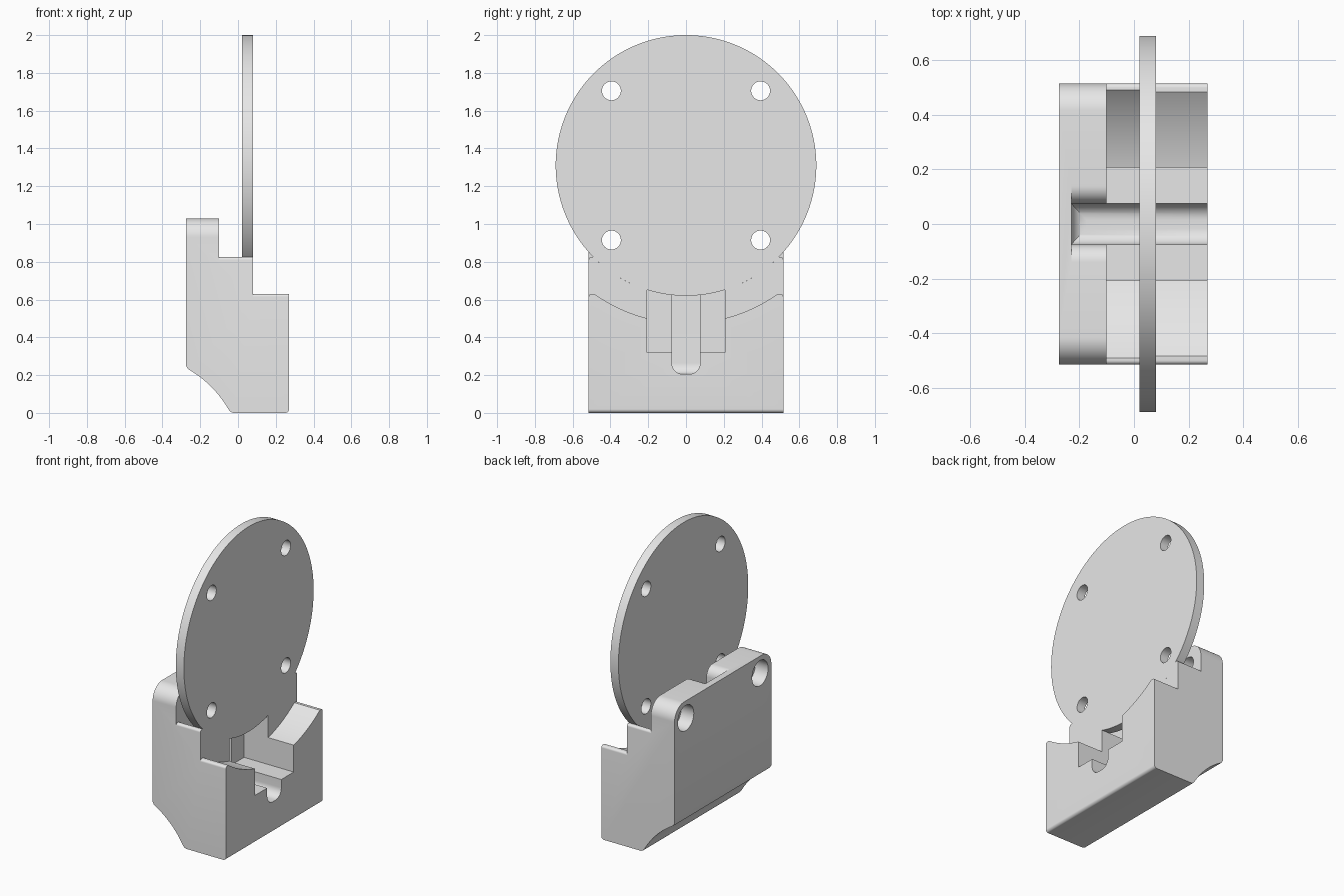
import bpy, bmesh
from math import sin, cos, pi, sqrt, atan2, acos, radians
from mathutils import Vector

if "Cube" in bpy.data.objects:
    bpy.data.objects.remove(bpy.data.objects["Cube"])

HALF = 0.515            # half width of the base
DISC_Z, DISC_R = 1.31, 0.69
HOLE = 0.395            # hole offset from the disc centre
FAR = 2.0               # overshoot for cutters

grey = bpy.data.materials.new("light_grey")
grey.use_nodes = True
grey.diffuse_color = (0.8, 0.8, 0.8, 1)
grey.node_tree.nodes["Principled BSDF"].inputs["Base Color"].default_value = (0.8, 0.8, 0.8, 1)


def arc(cx, cy, r, start, end, n=12, ry=None):
    """Points along an arc or elliptical arc, angles in radians."""
    angles = [start + (end - start) * i / n for i in range(n + 1)]
    return [(cx + r * cos(a), cy + (ry or r) * sin(a)) for a in angles]


def mirrored(half):
    """Close a half outline by reflecting it across the first coordinate."""
    return [(-u, v) for u, v in reversed(half)] + half


def prism(name, outline, axis, lo, hi):
    """Extrude an outline along x (outline in y, z) or along y (outline in x, z)."""
    bm = bmesh.new()
    place = (lambda u, v, w: (w, u, v)) if axis == "x" else (lambda u, v, w: (u, w, v))
    face = bm.faces.new([bm.verts.new(place(u, v, lo)) for u, v in outline])
    new = bmesh.ops.extrude_face_region(bm, geom=[face])["geom"]
    shift = Vector(place(0, 0, hi - lo))
    bmesh.ops.translate(bm, verts=[g for g in new if isinstance(g, bmesh.types.BMVert)], vec=shift)
    bmesh.ops.recalc_face_normals(bm, faces=bm.faces)
    mesh = bpy.data.meshes.new(name)
    bm.to_mesh(mesh)
    bm.free()
    obj = bpy.data.objects.new(name, mesh)
    bpy.context.collection.objects.link(obj)
    return obj


def rod(name, y, z, r, lo, hi, n=48):
    return prism(name, arc(y, z, r, 0, 2 * pi, n)[:-1], "x", lo, hi)


def combine(obj, tools, operation="DIFFERENCE"):
    """Apply one boolean per tool, then delete the tools."""
    for tool in tools:
        tool.hide_render = True
        mod = obj.modifiers.new(tool.name, "BOOLEAN")
        mod.operation, mod.solver, mod.object = operation, "EXACT", tool
    bpy.context.view_layer.update()
    graph = bpy.context.evaluated_depsgraph_get()
    mesh = bpy.data.meshes.new_from_object(obj.evaluated_get(graph))
    obj.modifiers.clear()
    obj.data = mesh
    for tool in tools:
        bpy.data.objects.remove(tool)


def finish(obj):
    obj.data.materials.clear()
    obj.data.materials.append(grey)
    bpy.ops.object.select_all(action="DESELECT")
    obj.select_set(True)
    bpy.context.view_layer.objects.active = obj
    bpy.ops.object.shade_smooth_by_angle(angle=radians(30))


def cradle_space(name, shoulder, r, inner_y, floor, lo):
    """Empty space above a cradle step with rounded shoulders."""
    edge_y = sqrt(r * r - (DISC_Z - shoulder) ** 2)
    half = [(inner_y, floor)] if floor else []
    half += arc(0, DISC_Z, r, -acos(inner_y / r), atan2(shoulder - DISC_Z, edge_y), 24)
    half += arc(HALF - 0.015, shoulder - 0.015, 0.015, pi / 2, 0, 6)
    half += [(0.7, shoulder - 0.015), (0.7, FAR)]
    return prism(name, mirrored(half), "x", lo, 0.5)


# Base block with rounded top corners
base = prism("base", mirrored([(HALF, 0)] + arc(HALF - 0.1, 0.93, 0.1, 0, pi / 2, 16)),
             "x", -0.275, 0.27)

# Stepped cradle with its central channel
cuts = [cradle_space("rear_step", 0.825, DISC_R, 0.207, 0.32, -0.1),
        cradle_space("front_step", 0.63, 0.835, 0.15, None, 0.08)]

# Round-bottomed groove that turns up through the back plate, with flared lips
half = arc(0.015, 0.265, 0.06, -pi / 2, 0) + arc(0.14, 0.965, 0.065, pi, pi / 2) + [(0.14, FAR)]
groove = prism("groove", mirrored(half), "x", -0.4, 0.5)
reach = arc(-0.175, 0.265, 0.055, pi, 1.5 * pi, ry=0.06) + [(0.6, 0.205), (0.6, 3), (-0.23, 3)]
combine(groove, [prism("groove_reach", reach, "y", -1, 1)], "INTERSECT")
cuts.append(groove)

# Hollowed lower back edge and rounded lower front edge
a, b, c = Vector((-0.265, 0.232)), Vector((-0.13, 0.155)), Vector((-0.05, 0.018))
curve = [tuple(a.lerp(b, i / 16).lerp(b.lerp(c, i / 16), i / 16)) for i in range(17)]
under = [(-0.4, 0.25), (-0.275, 0.25)] + curve + [(-0.04, 0.006), (-0.025, 0), (-0.025, -0.1), (-0.4, -0.1)]
toe = arc(0.25, 0.02, 0.02, -pi / 2, 0, 8) + [(0.35, 0.02), (0.35, -0.1), (0.25, -0.1)]
cuts += [prism("under_cut", under, "y", -1, 1), prism("toe_cut", toe, "y", -1, 1)]

# Counterbored screw holes in the back plate
for y in (-HOLE, HOLE):
    cuts += [rod("screw_hole", y, DISC_Z - HOLE, 0.05, -0.5, 0.5),
             rod("counterbore", y, DISC_Z - HOLE, 0.085, -0.5, -0.18)]
combine(base, cuts)
finish(base)

# Upright disc with four holes
disc = rod("disc", 0, DISC_Z, DISC_R, 0.02, 0.08, 160)
combine(disc, [rod("disc_hole", y, DISC_Z + z, 0.05, -0.5, 0.5)
               for y in (-HOLE, HOLE) for z in (-HOLE, HOLE)])
finish(disc)
